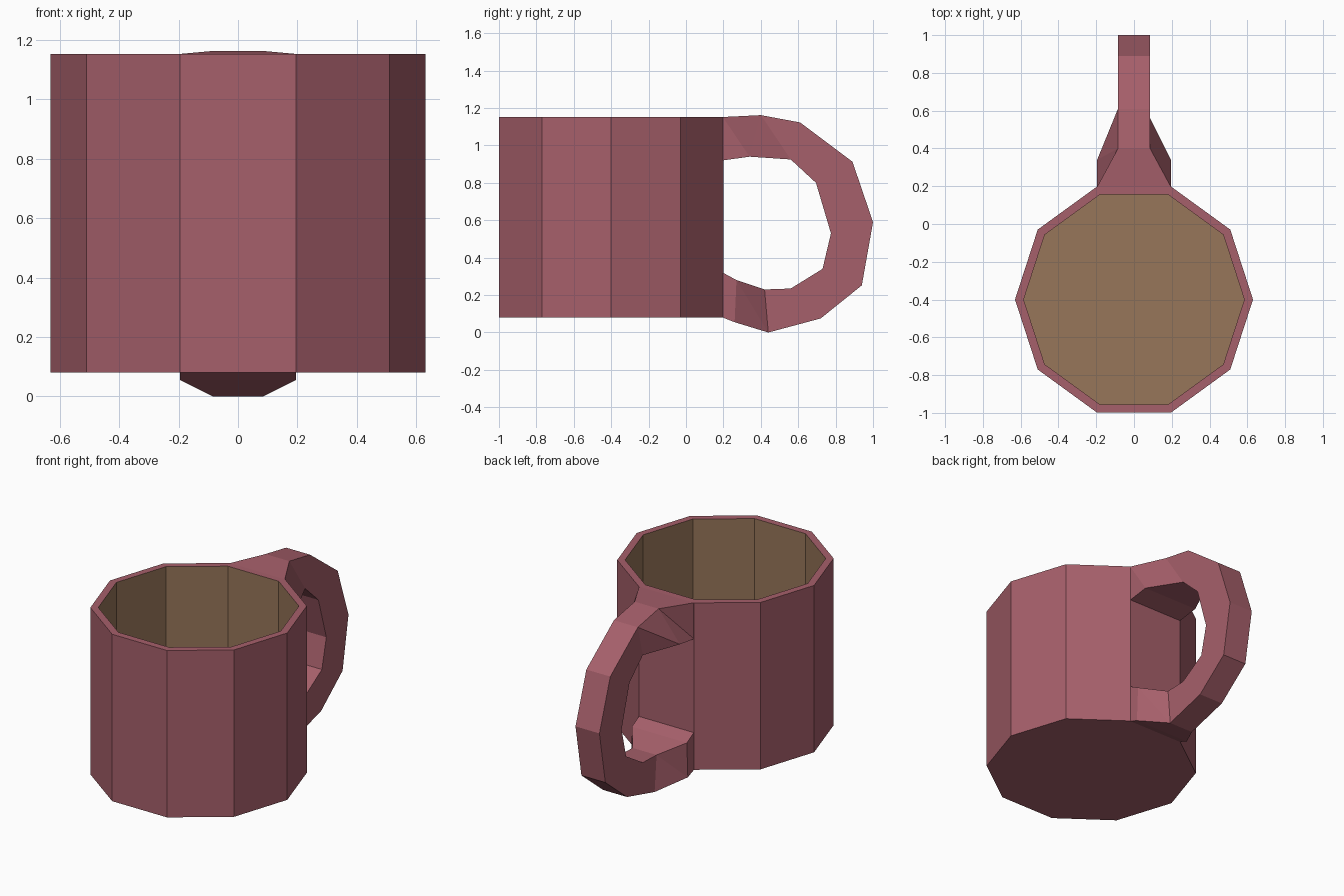
import bpy, bmesh
from math import cos, sin, pi

if "Cube" in bpy.data.objects:
    bpy.data.objects.remove(bpy.data.objects["Cube"])


def material(name, color):
    m = bpy.data.materials.new(name)
    m.diffuse_color = (*color, 1)
    m.use_nodes = True
    m.node_tree.nodes["Principled BSDF"].inputs["Base Color"].default_value = m.diffuse_color
    return m


def finish(bm, name, mats):
    bmesh.ops.recalc_face_normals(bm, faces=bm.faces)
    me = bpy.data.meshes.new(name)
    bm.to_mesh(me)
    bm.free()
    for m in mats:
        me.materials.append(m)
    ob = bpy.data.objects.new(name, me)
    bpy.context.collection.objects.link(ob)
    return ob


glaze = material("red_glaze", (0.38, 0.115, 0.145))
lining = material("brown_lining", (0.31, 0.18, 0.10))
N, CY = 10, -0.4

# Cup: ten-sided outer wall, flat rim, brown inner wall and floor
bm = bmesh.new()
rings = [[bm.verts.new((r * cos(2 * pi * i / N), CY + r * sin(2 * pi * i / N), z))
          for i in range(N)]
         for r, z in [(0.63, 0.08), (0.63, 1.152), (0.584, 1.152), (0.584, 0.12)]]
bm.faces.new(rings[0][::-1])
for k in range(3):
    for i in range(N):
        j = (i + 1) % N
        f = bm.faces.new((rings[k][i], rings[k][j], rings[k + 1][j], rings[k + 1][i]))
        f.material_index = int(k == 2)
bm.faces.new(rings[3]).material_index = 1
finish(bm, "cup", [glaze, lining])

# Handle: swept sections (outer y, z, half width, inner y, z, half width), flared at the cup
W, T = 0.195, 0.085
sections = [
    (0.197, 1.152, W, 0.197, 0.92, W),
    (0.40, 1.162, T, 0.34, 0.94, W),
    (0.61, 1.123, T, 0.56, 0.925, T),
    (0.89, 0.913, T, 0.695, 0.80, T),
    (1.00, 0.59, T, 0.775, 0.53, T),
    (0.94, 0.252, T, 0.73, 0.34, T),
    (0.72, 0.075, T, 0.56, 0.235, T),
    (0.44, 0.0, T, 0.42, 0.23, T),
    (0.26, 0.055, W, 0.27, 0.28, W),
    (0.197, 0.08, W, 0.197, 0.32, W),
]
bm = bmesh.new()
loops = [[bm.verts.new(p) for p in
          ((-ow, oy, oz), (ow, oy, oz), (iw, iy, iz), (-iw, iy, iz))]
         for oy, oz, ow, iy, iz, iw in sections]
for a, b in zip(loops, loops[1:]):
    bm.faces.new((a[0], a[1], b[1], b[0]))
    bm.faces.new((a[2], a[3], b[3], b[2]))
    # the twisted side panels fold along opposite diagonals left and right
    bm.faces.new((a[1], a[2], b[2]))
    bm.faces.new((a[1], b[2], b[1]))
    bm.faces.new((a[3], a[0], b[0]))
    bm.faces.new((a[3], b[0], b[3]))
finish(bm, "handle", [glaze])
